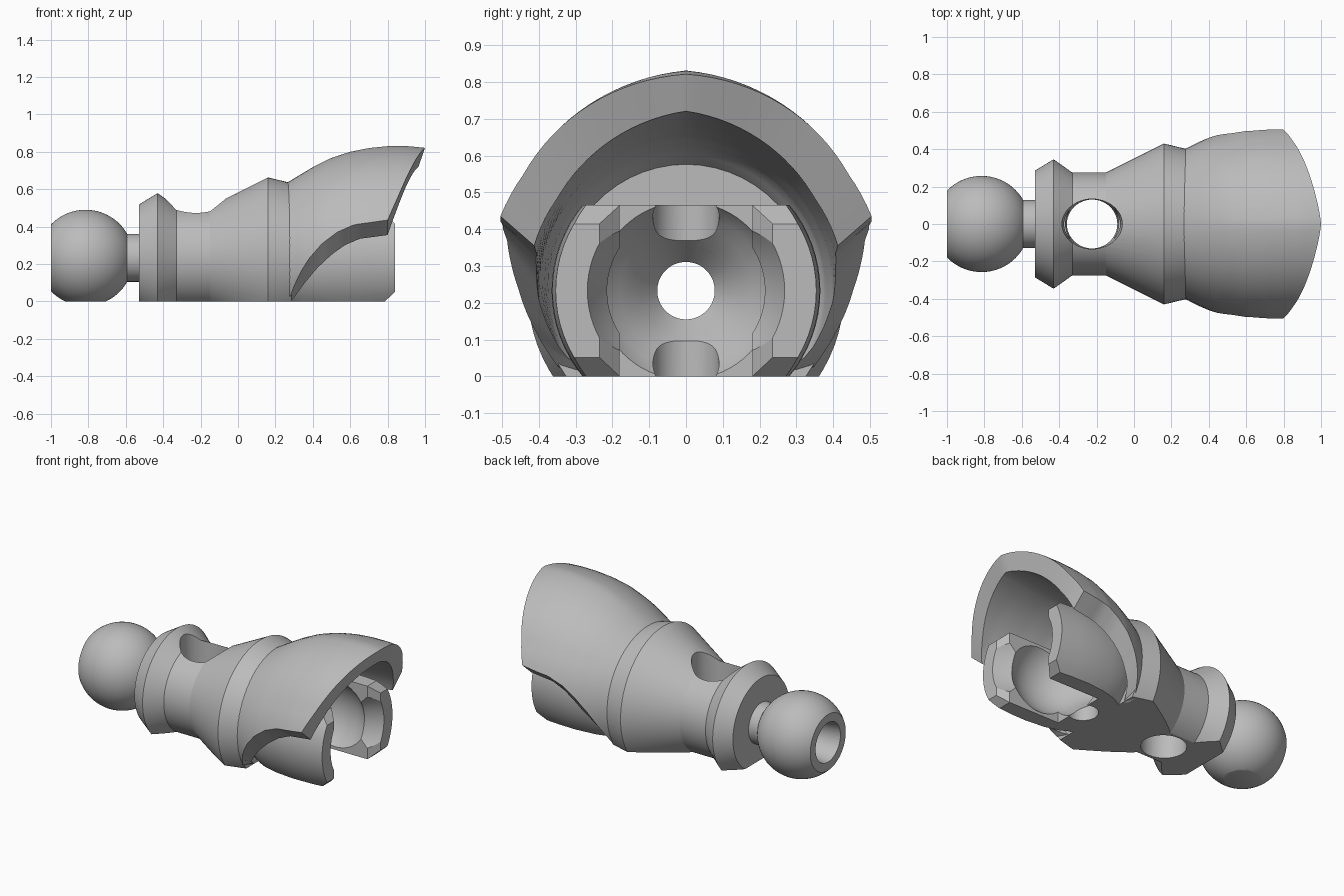
import bpy, bmesh, math
from mathutils import Matrix, Vector

if "Cube" in bpy.data.objects:
    bpy.data.objects.remove(bpy.data.objects["Cube"], do_unlink=True)

AXIS = 0.233  # height of the long axis

grey = bpy.data.materials.new("light_grey")
grey.use_nodes = True
colour = (0.5, 0.5, 0.5, 1)
grey.diffuse_color = colour
grey.node_tree.nodes["Principled BSDF"].inputs["Base Color"].default_value = colour


def make(name, bm):
    bmesh.ops.recalc_face_normals(bm, faces=bm.faces)
    mesh = bpy.data.meshes.new(name)
    bm.to_mesh(mesh)
    bm.free()
    mesh.materials.append(grey)
    obj = bpy.data.objects.new(name, mesh)
    bpy.context.collection.objects.link(obj)
    return obj


def lathe(name, profile, steps=72):
    """Turn (x, radius) points around the long axis, closing both ends."""
    bm = bmesh.new()
    rings = []
    for x, r in profile:
        rings.append([bm.verts.new((x, r * math.sin(math.tau * k / steps),
                                    AXIS + r * math.cos(math.tau * k / steps)))
                      for k in range(steps)])
    for a, b in zip(rings, rings[1:]):
        for k in range(steps):
            n = (k + 1) % steps
            bm.faces.new((a[k], a[n], b[n], b[k]))
    bm.faces.new(rings[0])
    bm.faces.new(rings[-1])
    return make(name, bm)


def prism(name, points, start, direction):
    """Extrude a flat outline; start maps 2D points into space."""
    bm = bmesh.new()
    face = bm.faces.new([bm.verts.new(start(a, b)) for a, b in points])
    out = bmesh.ops.extrude_face_region(bm, geom=[face])
    bmesh.ops.translate(bm, vec=direction,
                        verts=[v for v in out["geom"] if isinstance(v, bmesh.types.BMVert)])
    return make(name, bm)


def post(name, x, r_low, r_high, stretch=1.0):
    """Upright round cutter."""
    bm = bmesh.new()
    bmesh.ops.create_cone(bm, cap_ends=True, segments=48, radius1=r_low, radius2=r_high,
                          depth=0.8, matrix=Matrix.Translation((x, 0, 0.3)))
    if stretch != 1.0:
        for v in bm.verts:
            if v.co.z > 0.3:
                v.co.x = x + (v.co.x - x) * stretch
    return make(name, bm)


def carve(obj, *steps):
    for cutter, operation in steps:
        cutter.hide_render = True
        mod = obj.modifiers.new("cut", "BOOLEAN")
        mod.object, mod.operation, mod.solver = cutter, operation, "EXACT"
    graph = bpy.context.evaluated_depsgraph_get()
    mesh = bpy.data.meshes.new_from_object(obj.evaluated_get(graph))
    obj.modifiers.clear()
    obj.data = mesh


def curve(table, x):
    """Straight-line interpolation through a few points."""
    if x <= table[0][0]:
        return table[0][1]
    for (x0, y0), (x1, y1) in zip(table, table[1:]):
        if x <= x1:
            return y0 + (y1 - y0) * (x - x0) / (x1 - x0)
    return table[-1][1]


# Ball, neck, collar and tapered body as one turned piece
BALL_X, BALL_R = -0.815, 0.257
first = math.acos((-1 - BALL_X) / BALL_R)
last = math.asin(0.128 / BALL_R)
ball = []
for k in range(29):
    a = first + (last - first) * k / 28
    ball.append((BALL_X + BALL_R * math.cos(a), BALL_R * math.sin(a)))
body = lathe("ball_and_body", ball + [
    (-0.53, 0.128), (-0.53, 0.285), (-0.43, 0.346), (-0.33, 0.275),
    (-0.15, 0.275), (0.16, 0.43), (0.285, 0.4)])

# Cup that grips the next ball
cup = lathe("socket_cup", [(0.24, 0.28), (0.3, 0.315), (0.36, 0.337), (0.45, 0.355),
                           (0.58, 0.365), (0.7, 0.363), (0.84, 0.354)])

# Cutters: ground plane, bore with round socket, cross hole, slot, cup outline
ground = prism("ground_cutter", [(-2, -2), (2, -2), (2, 2), (-2, 2)],
               lambda a, b: (a, b, 0), Vector((0, 0, -1)))
socket = [(0.56 + 0.28 * math.cos(a), 0.28 * math.sin(a))
          for a in (math.radians(140 - 9 * k) for k in range(11))]
bore = lathe("bore_cutter", [(-1.05, 0.13), (-1, 0.125), (-0.65, 0.078), (0.22, 0.078),
                             (0.3, 0.14)] + socket + [(0.78, 0.24), (0.84, 0.268), (0.9, 0.295)])
cross_hole = post("cross_hole_cutter", -0.224, 0.13, 0.135, 1.25)
relief = post("relief_cutter", 0.385, 0.09, 0.09)
slot = prism("slot_cutter", [(0.42, -0.18), (0.785, -0.18), (0.895, -0.29),
                             (0.895, 0.29), (0.785, 0.18), (0.42, 0.18)],
             lambda a, b: (a, b, -0.2), Vector((0, 0, 1)))
outline = prism("cup_outline", [(0.2, 0), (0.785, 0), (0.845, 0.056), (0.845, 0.41),
                                (0.785, 0.465), (0.2, 0.465)],
                lambda a, b: (a, -0.6, b), Vector((0, 1.2, 0)))

carve(body, (ground, "DIFFERENCE"), (bore, "DIFFERENCE"), (cross_hole, "DIFFERENCE"))
carve(cup, (outline, "INTERSECT"), (bore, "DIFFERENCE"),
      (slot, "DIFFERENCE"), (relief, "DIFFERENCE"))
for cutter in (ground, bore, cross_hole, relief, slot, outline):
    bpy.data.objects.remove(cutter, do_unlink=True)

# Hood: a pointed-arch shell over the cup, (x, value) guides for each skin
OUTER = dict(
    crown=[(0.26, 0.4), (0.3, 0.425), (0.4, 0.485), (0.5, 0.535), (0.6, 0.567),
           (0.7, 0.587), (0.8, 0.597), (0.9, 0.598), (1, 0.588)],
    side=[(0.26, 0.395), (0.35, 0.44), (0.45, 0.482), (0.6, 0.525), (0.7, 0.538), (0.8, 0.543)],
    low=[(0.27, 0), (0.29, 0.06), (0.33, 0.15), (0.38, 0.23), (0.45, 0.31), (0.53, 0.37),
         (0.62, 0.41), (0.8, 0.435)],
    tip=1.0, power=1.3)
INNER = dict(
    crown=[(0.27, 0.33), (0.33, 0.38), (0.42, 0.415), (0.6, 0.445), (0.97, 0.488)],
    side=[(0.27, 0.33), (0.33, 0.375), (0.45, 0.4), (0.6, 0.415), (0.8, 0.43)],
    low=[(0.285, 0), (0.35, 0.09), (0.42, 0.175), (0.5, 0.25), (0.57, 0.3), (0.65, 0.335),
         (0.8, 0.355)],
    tip=0.965, power=1.1)
LONG, WIDE = 26, 40


def skin(bm, g):
    rows = []
    for i in range(LONG + 1):
        row = []
        for j in range(WIDE + 1):
            s = 2 * j / WIDE - 1
            end = g["tip"] - (g["tip"] - 0.8) * abs(s) ** g["power"]
            x = 0.26 + (end - 0.26) * i / LONG
            side, crown = curve(g["side"], x), curve(g["crown"], x)
            angle = s * math.acos((curve(g["low"], x) - AXIS) / side)
            r = side + (crown - side) * max(0, 1 - abs(angle) / 0.95)
            row.append(bm.verts.new((x, r * math.sin(angle),
                                     max(0, AXIS + r * math.cos(angle)))))
        rows.append(row)
    for a, b in zip(rows, rows[1:]):
        for j in range(WIDE):
            bm.faces.new((a[j], a[j + 1], b[j + 1], b[j]))
    return rows


bm = bmesh.new()
out, inn = skin(bm, OUTER), skin(bm, INNER)
for i in (0, LONG):
    for j in range(WIDE):
        bm.faces.new((out[i][j], out[i][j + 1], inn[i][j + 1], inn[i][j]))
for j in (0, WIDE):
    for i in range(LONG):
        bm.faces.new((out[i][j], out[i + 1][j], inn[i + 1][j], inn[i][j]))
hood = make("hood", bm)

# Smooth shading with crisp edges
bpy.ops.object.select_all(action="DESELECT")
for obj in (body, cup, hood):
    obj.select_set(True)
bpy.context.view_layer.objects.active = body
bpy.ops.object.shade_smooth_by_angle(angle=math.radians(25))
